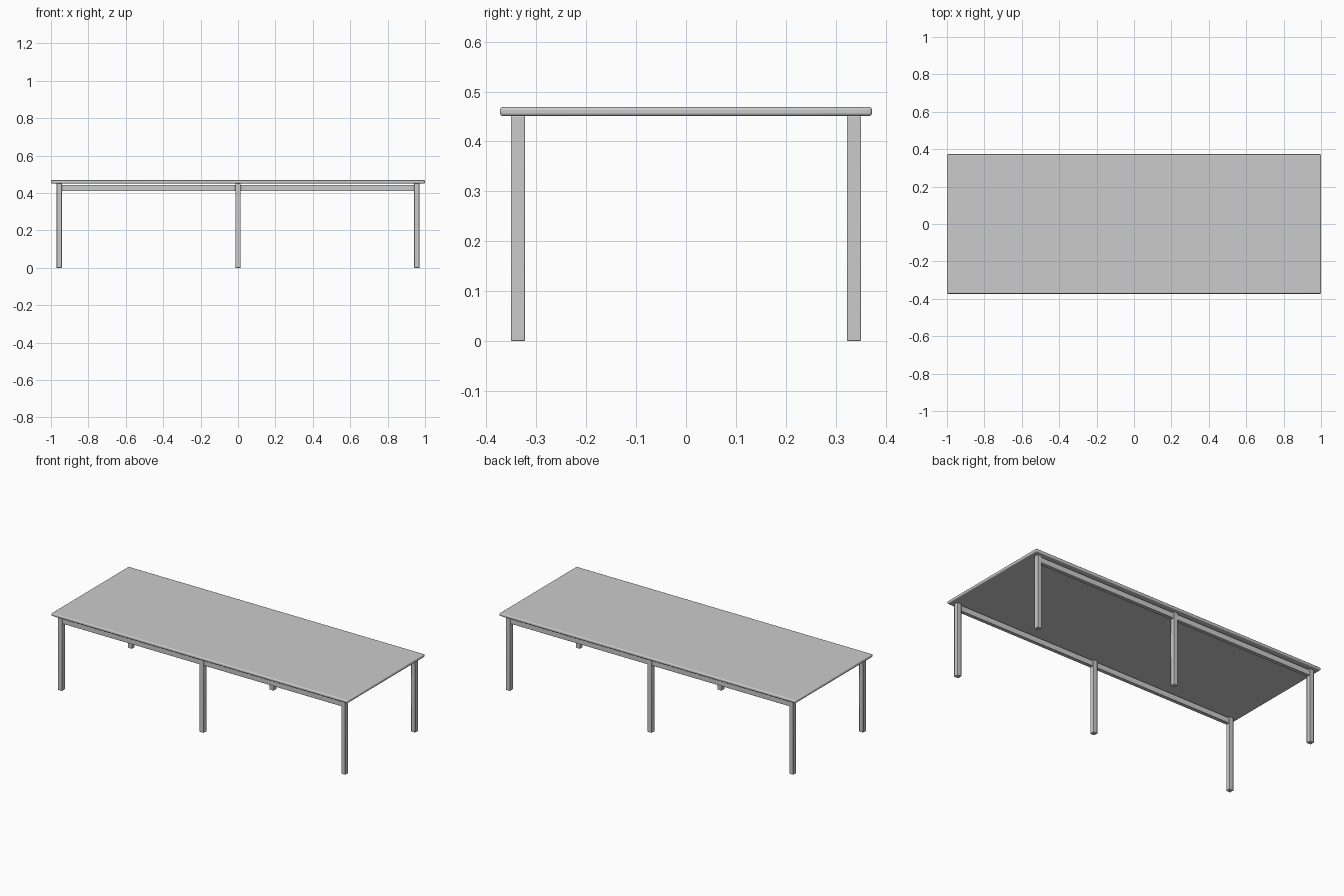
import bpy

if "Cube" in bpy.data.objects:
    bpy.data.objects.remove(bpy.data.objects["Cube"])

gray = bpy.data.materials.new("light_gray")
gray.diffuse_color = (0.6, 0.6, 0.6, 1)
gray.use_nodes = True
gray.node_tree.nodes["Principled BSDF"].inputs["Base Color"].default_value = gray.diffuse_color


def box(name, lo, hi, bevel, segments):
    """Box between two corners with rounded edges."""
    size = [b - a for a, b in zip(lo, hi)]
    centre = [(a + b) / 2 for a, b in zip(lo, hi)]
    bpy.ops.mesh.primitive_cube_add(size=1, location=centre)
    ob = bpy.context.object
    ob.name = name
    ob.scale = size
    bpy.ops.object.transform_apply(location=False, rotation=False, scale=True)
    ob.data.materials.append(gray)
    mod = ob.modifiers.new("rounded_edges", 'BEVEL')
    mod.width = bevel
    mod.segments = segments
    bpy.ops.object.shade_smooth_by_angle()
    return ob


# Thin table top with rounded rim
box("table_top", (-1, -0.373, 0.451), (1, 0.373, 0.469), 0.006, 3)

LEG_X, LEG_Y, HALF = 0.956, 0.337, 0.014
for side, y in (("front", -LEG_Y), ("back", LEG_Y)):
    # Three square legs along each long side
    for place, x in (("left", -LEG_X), ("middle", 0), ("right", LEG_X)):
        box(f"{side}_{place}_leg", (x - HALF, y - HALF, 0),
            (x + HALF, y + HALF, 0.451), 0.002, 2)
    # Rails between neighbouring legs, just below the top
    for place, s in (("left", -1), ("right", 1)):
        ends = sorted((s * HALF, s * (LEG_X - HALF)))
        box(f"{side}_{place}_rail", (ends[0], y - 0.011, 0.41),
            (ends[1], y + 0.011, 0.444), 0.001, 1)
